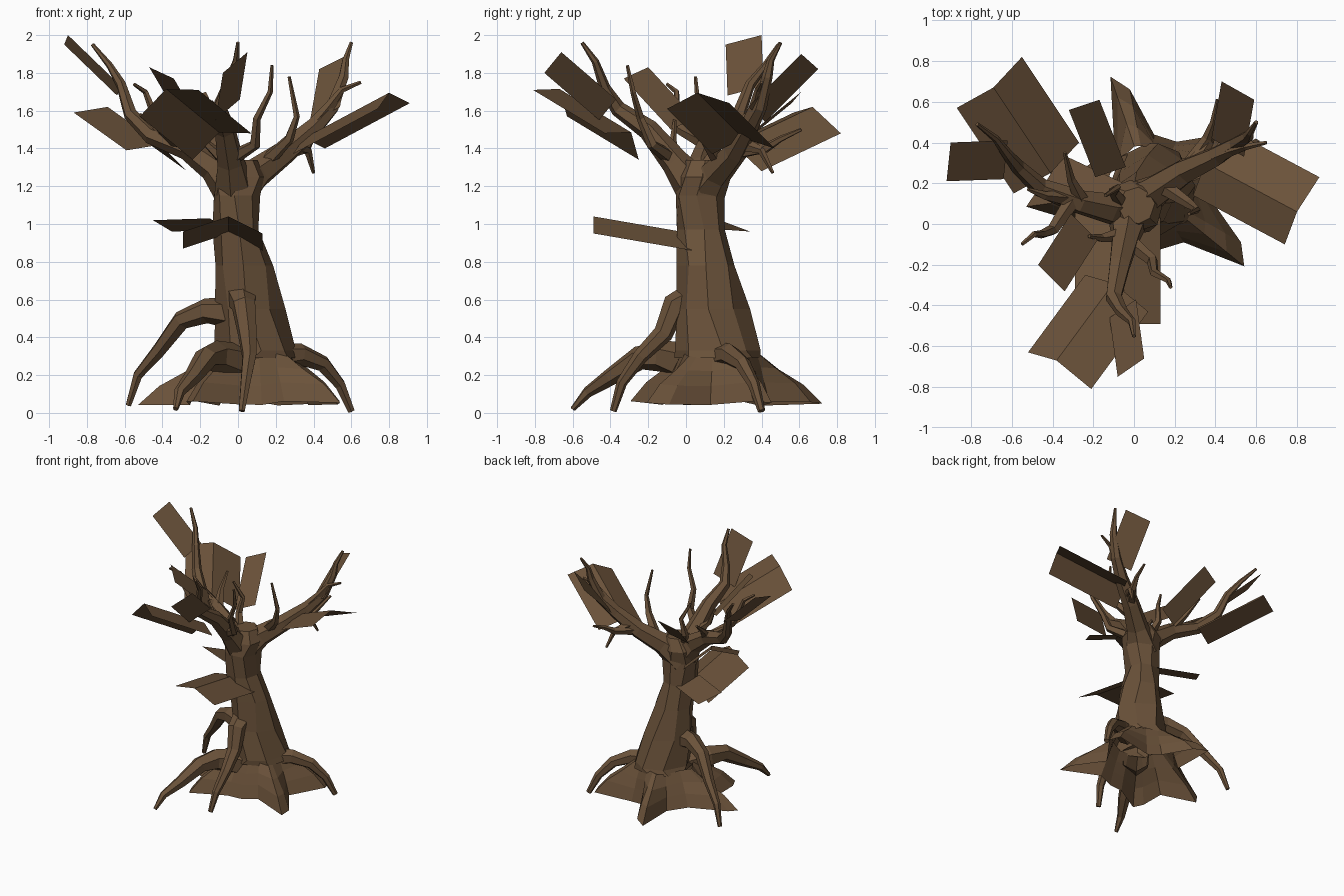
import bpy, bmesh, math
from mathutils import Vector

bark = bpy.data.materials.new("brown_bark")
bark.diffuse_color = (0.145, 0.084, 0.042, 1)


def finish(name, bm, recalc=True):
    if recalc:
        bmesh.ops.recalc_face_normals(bm, faces=bm.faces)
    me = bpy.data.meshes.new(name)
    bm.to_mesh(me)
    bm.free()
    me.materials.append(bark)
    ob = bpy.data.objects.new(name, me)
    bpy.context.collection.objects.link(ob)
    return ob


def skin(name, rings, caps=True):
    """Join rings of points into a flat-shaded skin."""
    bm = bmesh.new()
    vr = [[bm.verts.new(p) for p in r] for r in rings]
    n = len(vr[0])
    for a, b in zip(vr, vr[1:]):
        for i in range(n):
            j = (i + 1) % n
            bm.faces.new((a[i], a[j], b[j], b[i]))
    if caps:
        bm.faces.new(vr[-1])
    return finish(name, bm)


def limb(name, pts, r0, r1, sides=6, power=0.8):
    """Tapered low-poly tube along a bent path."""
    pts = [Vector(p) for p in pts]
    last = len(pts) - 1
    u, rings = None, []
    for k, p in enumerate(pts):
        t = (pts[min(k + 1, last)] - pts[max(k - 1, 0)]).normalized()
        if u is None:
            u = Vector((0, 0, 1)) if abs(t.z) < 0.8 else Vector((1, 0, 0))
        u = (u - t * u.dot(t)).normalized()
        v = t.cross(u)
        r = r0 + (r1 - r0) * (k / last) ** power
        rings.append([p + u * r * math.cos(a) + v * r * math.sin(a)
                      for a in (math.tau * i / sides for i in range(sides))])
    return skin(name, rings)


def leaf(name, edge, d):
    """Card folded along its length: tip edge points swept by vector d."""
    bm = bmesh.new()
    d = Vector(d)
    tip = [bm.verts.new(p) for p in edge]
    base = [bm.verts.new(Vector(p) + d) for p in edge]
    for i in range(len(edge) - 1):
        bm.faces.new((tip[i], tip[i + 1], base[i + 1], base[i]))
    bm.normal_update()
    if sum(f.normal.z for f in bm.faces) < 0:
        bmesh.ops.reverse_faces(bm, faces=bm.faces[:])
    return finish(name, bm, recalc=False)


# Trunk: z, centre x, centre y, radius x, radius y
profile = [(0.29, 0.09, 0.165, 0.215, 0.235), (0.33, 0.09, 0.165, 0.21, 0.225),
           (0.55, 0.065, 0.145, 0.18, 0.185),
           (0.78, 0.035, 0.105, 0.15, 0.15), (0.97, -0.012, 0.08, 0.125, 0.13),
           (1.15, -0.005, 0.075, 0.13, 0.135), (1.25, 0.0, 0.085, 0.14, 0.135),
           (1.34, 0.01, 0.09, 0.09, 0.09)]
N = 8
rings = []
for k, (z, cx, cy, rx, ry) in enumerate(profile):
    ring = []
    for i in range(N):
        a = math.tau * (i + 0.2 * math.sin(k * 2.1 + i)) / N
        w = 1 + 0.05 * math.sin(3 * i + k)
        ring.append((cx + rx * w * math.cos(a), cy + ry * w * math.sin(a), z))
    rings.append(ring)
skin("trunk", rings)

# Flared root skirt, open below: angle and reach of each spike or valley
star = [(22, 0.5), (33, 0.52), (60, 0.27), (85, 0.27), (101, 0.5), (109, 0.585), (128, 0.28),
        (158, 0.32), (182, 0.56), (188, 0.61), (207, 0.37), (228, 0.52), (236, 0.56),
        (257, 0.32), (280, 0.3), (303, 0.31), (321, 0.6), (330, 0.52), (352, 0.3)]
skirt = []
for z, inner, share in [(0.31, 0.205, 0.06), (0.23, 0.235, 0.36), (0.15, 0.26, 0.74), (0.05, 0.29, 1.0)]:
    skirt.append([(0.075 + r * math.cos(a), 0.17 + r * math.sin(a), z + 0.012 * math.sin(5 * a))
                  for a, r in ((math.radians(d), inner + share * (R - 0.29)) for d, R in star)])
skin("root_skirt", skirt, caps=False)

# Long arching roots
limb("left_root", [(-0.04, 0.12, 0.53), (-0.17, 0.16, 0.54), (-0.3, 0.22, 0.49),
                   (-0.42, 0.3, 0.33), (-0.53, 0.36, 0.2), (-0.58, 0.39, 0.04)], 0.085, 0.016)
limb("knob_root", [(0.0, 0.02, 0.26), (-0.12, -0.12, 0.3), (-0.17, -0.25, 0.29),
                   (-0.24, -0.4, 0.19), (-0.31, -0.52, 0.11), (-0.33, -0.6, 0.02)], 0.11, 0.014)
limb("front_root", [(0.02, 0.04, 0.61), (0.03, -0.06, 0.57), (0.05, -0.12, 0.42),
                    (0.06, -0.24, 0.3), (0.04, -0.34, 0.16), (0.02, -0.385, 0.01)], 0.085, 0.018)
limb("right_root", [(0.2, 0.17, 0.3), (0.33, 0.23, 0.31), (0.45, 0.3, 0.26),
                    (0.54, 0.36, 0.15), (0.6, 0.4, 0.01)], 0.075, 0.02)

# Main boughs
limb("left_bough", [(0.0, 0.08, 1.15), (-0.13, 0.08, 1.3), (-0.27, 0.11, 1.4),
                    (-0.46, 0.18, 1.47), (-0.57, 0.28, 1.58), (-0.62, 0.34, 1.74),
                    (-0.68, 0.42, 1.84), (-0.77, 0.49, 1.95)], 0.12, 0.01, 6, 0.5)
limb("right_bough", [(-0.02, 0.08, 1.16), (0.1, 0.16, 1.27), (0.25, 0.26, 1.38),
                     (0.4, 0.33, 1.51), (0.5, 0.39, 1.62), (0.56, 0.43, 1.78),
                     (0.57, 0.45, 1.87), (0.6, 0.5, 1.96)], 0.13, 0.01, 6, 0.5)
limb("front_bough", [(-0.02, 0.08, 1.15), (-0.04, -0.06, 1.33), (-0.07, -0.2, 1.5),
                     (-0.1, -0.36, 1.61), (-0.06, -0.43, 1.72), (-0.01, -0.48, 1.86),
                     (0.0, -0.55, 1.96)], 0.12, 0.01, 6, 0.5)

# Thinner twigs
twigs = [
    [(-0.03, -0.08, 1.35), (0.09, -0.18, 1.42), (0.1, -0.24, 1.56), (0.17, -0.28, 1.7), (0.18, -0.31, 1.84)],
    [(0.15, 0.18, 1.33), (0.27, 0.1, 1.45), (0.31, 0.07, 1.57), (0.27, 0.05, 1.78)],
    [(0.38, 0.32, 1.5), (0.48, 0.36, 1.62), (0.55, 0.38, 1.71), (0.65, 0.4, 1.75)],
    [(0.25, 0.26, 1.38), (0.36, 0.42, 1.4), (0.39, 0.5, 1.45), (0.41, 0.61, 1.5)],
    [(0.3, 0.3, 1.42), (0.37, 0.4, 1.39), (0.4, 0.46, 1.27)],
    [(-0.3, 0.12, 1.42), (-0.4, -0.03, 1.5), (-0.45, -0.05, 1.6), (-0.49, -0.05, 1.7), (-0.55, -0.1, 1.74)],
    [(-0.33, 0.13, 1.43), (-0.44, 0.14, 1.52), (-0.52, 0.17, 1.58)],
    [(-0.25, 0.1, 1.4), (-0.31, 0.22, 1.5), (-0.34, 0.35, 1.6)],
    [(-0.04, 0.08, 1.25), (-0.1, 0.16, 1.4), (-0.08, 0.18, 1.52), (-0.14, 0.14, 1.65)],
    [(-0.05, -0.05, 1.32), (-0.16, -0.07, 1.42), (-0.22, -0.06, 1.55)]]
for i, path in enumerate(twigs):
    limb(f"twig_{i}", path, 0.042, 0.009, 5, 0.7)

# Leaf cards
leaf("right_leaf", [(0.91, 0.23, 1.64), (0.8, 0.06, 1.695), (0.74, -0.1, 1.61)], (-0.45, 0.24, -0.24))
leaf("back_left_leaf", [(-0.55, 0.82, 1.48), (-0.69, 0.67, 1.62), (-0.87, 0.57, 1.59)], (0.28, -0.42, -0.2))
leaf("front_leaf", [(-0.52, -0.63, 1.57), (-0.38, -0.67, 1.715), (-0.21, -0.81, 1.71)], (0.28, 0.38, -0.23))
leaf("trunk_front_leaf", [(0.13, -0.49, 0.95), (-0.05, -0.49, 1.04), (-0.29, -0.4, 0.96)], (0, 0.52, -0.09))
leaf("upper_left_leaf", [(-0.92, 0.21, 1.95), (-0.9, 0.4, 2.0)], (0.28, 0.01, -0.27))
leaf("back_leaf", [(-0.32, 0.56, 1.64), (-0.17, 0.61, 1.7)], (0.13, -0.33, -0.27))
leaf("back_right_leaf", [(0.43, 0.7, 1.82), (0.59, 0.61, 1.9)], (-0.05, -0.28, -0.28))
leaf("upper_front_leaf", [(-0.08, -0.75, 1.8), (0.05, -0.66, 1.91)], (-0.04, 0.29, -0.25))
leaf("inner_left_leaf", [(-0.47, -0.2, 1.83), (-0.34, -0.33, 1.77)], (0.16, 0.25, -0.27))
leaf("trunk_left_leaf", [(-0.45, 0.18, 1.02), (-0.35, 0.34, 0.96)], (0.3, -0.14, 0.01))
